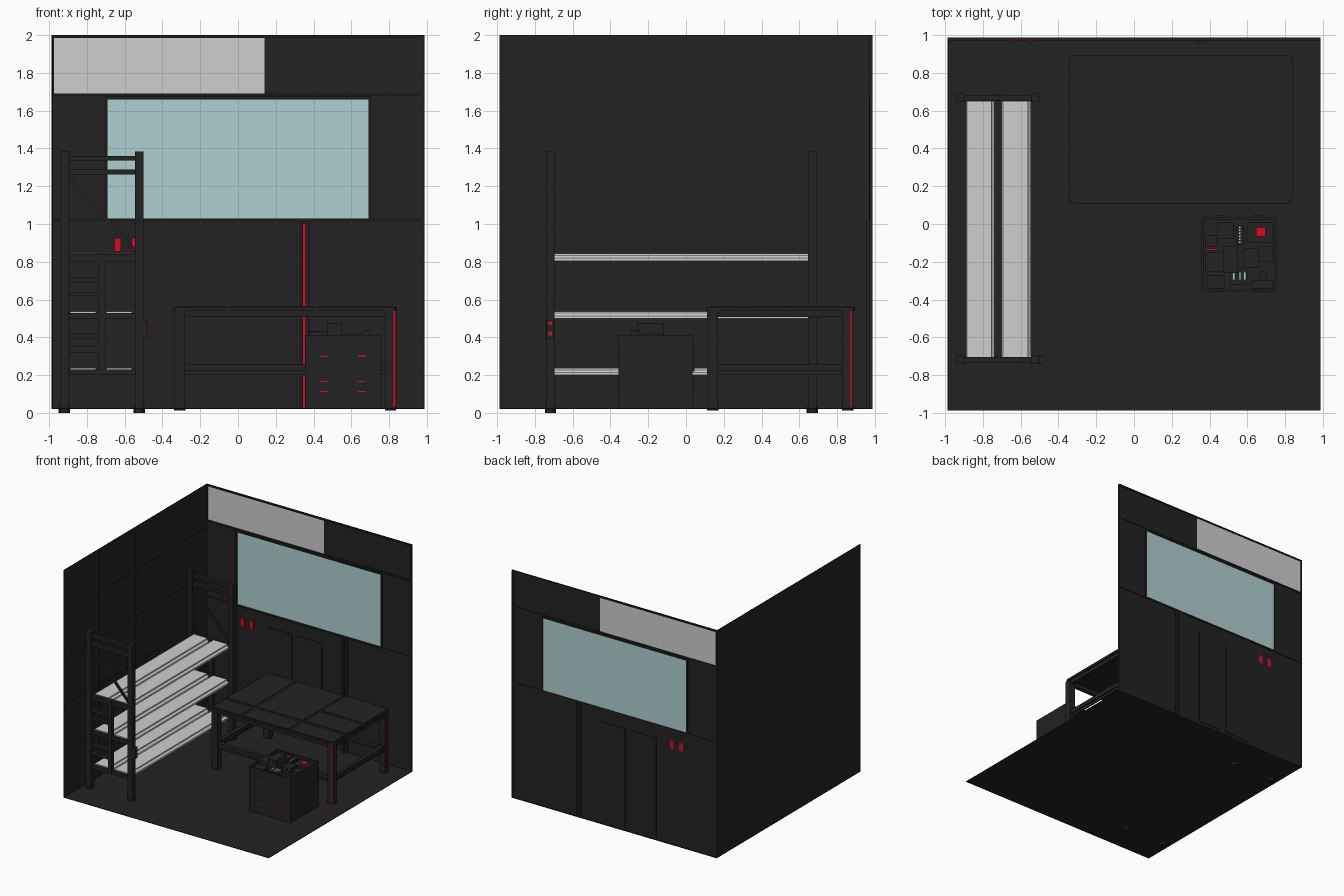
import bpy, bmesh, math
from mathutils import Vector

if "Cube" in bpy.data.objects:
    bpy.data.objects.remove(bpy.data.objects["Cube"])


def mat(name, r, g, b):
    m = bpy.data.materials.new(name)
    m.diffuse_color = (r, g, b, 1)
    m.use_nodes = True
    m.node_tree.nodes["Principled BSDF"].inputs["Base Color"].default_value = m.diffuse_color
    return m


DARK = mat("charcoal", 0.016, 0.016, 0.016)
WHITE = mat("off_white", 0.62, 0.62, 0.62)
GLASS = mat("pale_blue_glass", 0.43, 0.63, 0.63)
RED = mat("signal_red", 0.63, 0.004, 0.017)


def make(name, bm, *mats):
    me = bpy.data.meshes.new(name)
    bm.normal_update()
    bm.to_mesh(me)
    bm.free()
    ob = bpy.data.objects.new(name, me)
    bpy.context.collection.objects.link(ob)
    for m in mats:
        me.materials.append(m)
    return ob


def add_box(bm, x0, x1, y0, y1, z0, z1):
    vs = bmesh.ops.create_cube(bm, size=1)["verts"]
    for v in vs:
        v.co = Vector(((x0 + x1) / 2 + v.co.x * (x1 - x0),
                       (y0 + y1) / 2 + v.co.y * (y1 - y0),
                       (z0 + z1) / 2 + v.co.z * (z1 - z0)))
    return vs


def boxes(name, items, m=DARK):
    bm = bmesh.new()
    for b in items:
        add_box(bm, *b)
    return make(name, bm, m)


def box(name, *b, m=DARK):
    return boxes(name, [b], m)


def prism(name, profile, y0, y1, m):
    # extrude an x,z outline along y
    bm = bmesh.new()
    f = bm.faces.new([bm.verts.new((x, y0, z)) for x, z in profile])
    ext = bmesh.ops.extrude_face_region(bm, geom=[f])["geom"]
    for v in ext:
        if isinstance(v, bmesh.types.BMVert):
            v.co.y = y1
    bmesh.ops.recalc_face_normals(bm, faces=bm.faces)
    return make(name, bm, m)


def foot(name, x, y, r, z0, z1):
    bm = bmesh.new()
    bmesh.ops.create_cone(bm, cap_ends=True, segments=20, radius1=r, radius2=r, depth=z1 - z0)
    bmesh.ops.translate(bm, vec=(x, y, (z0 + z1) / 2), verts=bm.verts)
    return make(name, bm, DARK)


W, F = 0.987, 0.025

# floor and left wall (thin sheets)
box("floor", -W, W, -W, W, F - 0.004, F)
box("left_wall", -W, -W + 0.004, -W, W, F, 2.0)
seams = [(-W + 0.003, -W + 0.007, y - 0.004, y + 0.004, F, 2) for y in (-0.5, 0, 0.5)]
seams += [(-W + 0.003, -W + 0.007, -W, W, z - 0.004, z + 0.004) for z in (0.42, 0.82, 1.22, 1.62)]
boxes("left_wall_seams", seams)

# back wall: one sheet cut into cells, coloured by region, seen from both sides
REGIONS = [(-0.975, 0.14, 1.69, 1.985, 1),    # white sign board
           (-0.69, 0.69, 1.03, 1.66, 2),      # window
           (-0.655, -0.62, 0.855, 0.925, 3),  # red switches
           (-0.565, -0.53, 0.855, 0.925, 3)]
xs = sorted({-W, W} | {r[i] for r in REGIONS for i in (0, 1)})
zs = sorted({F, 2.0} | {r[i] for r in REGIONS for i in (2, 3)})
YB = 0.98
bm = bmesh.new()
grid = [[bm.verts.new((x, YB, z)) for z in zs] for x in xs]
for i in range(len(xs) - 1):
    for j in range(len(zs) - 1):
        f = bm.faces.new((grid[i][j], grid[i + 1][j], grid[i + 1][j + 1], grid[i][j + 1]))
        c = f.calc_center_median()
        for x0, x1, z0, z1, k in REGIONS:
            if x0 < c.x < x1 and z0 < c.z < z1:
                f.material_index = k
make("back_wall", bm, DARK, WHITE, GLASS, RED)


def frame(x0, x1, z0, z1, t, y0=0.970, y1=0.987):
    # four bars around a rectangle
    return [(x0 - t, x0, y0, y1, z0 - t, z1 + t), (x1, x1 + t, y0, y1, z0 - t, z1 + t),
            (x0, x1, y0, y1, z0 - t, z0), (x0, x1, y0, y1, z1, z1 + t)]


boxes("window_frame", frame(-0.69, 0.69, 1.03, 1.66, 0.014))
boxes("wall_border", frame(-0.975, 0.975, 1.69, 1.985, 0.012))
boxes("wall_panel_trim", [(0.704, 0.985, 0.972, 0.985, 1.016, 1.028),
                          (-0.985, -0.704, 0.972, 0.985, 1.016, 1.028),
                          (0.975, 0.987, 0.972, 0.987, F, 1.68)])
boxes("door_panels", [(-0.40, -0.165, 0.974, 0.986, 0.05, 0.91),
                      (-0.105, 0.12, 0.974, 0.986, 0.05, 0.91)])
# wall channel with a red strip sunk inside
boxes("wall_channel", [(0.328, 0.345, 0.955, 0.987, F, 1.016), (0.357, 0.372, 0.955, 0.987, F, 1.016)])
box("wall_channel_strip", 0.345, 0.357, 0.974, 0.979, F, 1.0, m=RED)
for n, x in (("left", -0.655), ("right", -0.565)):
    box(n + "_switch", x, x + 0.035, 0.966, 0.979, 0.855, 0.925, m=RED)

# storage rack: two ladder frames
for side, y0 in (("front", -0.74), ("back", 0.645)):
    y1 = y0 + 0.045
    for n, x in (("left", -0.942), ("right", -0.545)):
        box(f"rack_{side}_{n}_post", x, x + 0.046, y0, y1, 0.0, 1.385)
        foot(f"rack_{side}_{n}_foot", x + 0.023, (y0 + y1) / 2, 0.03, 0.0, 0.032)
    bars = [(-0.9, -0.54, y0 + 0.008, y1 - 0.008, a, b) for a, b in
            ((1.335, 1.36), (1.263, 1.288), (0.80, 0.84), (0.50, 0.53), (0.20, 0.23))]
    bars += [(-0.9, -0.72, y0 + 0.01, y1 - 0.01, a, b) for a, b in
             ((0.69, 0.72), (0.62, 0.64), (0.39, 0.42), (0.32, 0.355))]
    bars.append((-0.738, -0.702, y0 + 0.006, y1 - 0.006, 0.20, 0.84))
    boxes(f"rack_{side}_rungs", bars)
    prism(f"rack_{side}_brace", [(-0.9, 1.263), (-0.9, 1.235), (-0.54, 0.84), (-0.54, 0.868)],
          y0 + 0.014, y1 - 0.014, DARK)

# shelf planks with a sloped front lip
for level, z in (("top", 0.843), ("middle", 0.538), ("bottom", 0.238)):
    for n, x0, x1 in (("left", -0.89, -0.737), ("right", -0.70, -0.545)):
        prism(f"{level}_{n}_plank",
              [(x0, z - 0.038), (x1, z - 0.038), (x1, z - 0.024), (x1 - 0.016, z - 0.010),
               (x1 - 0.016, z), (x0 + 0.006, z), (x0, z - 0.010)], -0.705, 0.65, WHITE)

# control box with red buttons on the rack post
box("rack_control_box", -0.50, -0.476, -0.738, -0.70, 0.395, 0.49)
boxes("rack_buttons", [(-0.476, -0.472, -0.728, -0.71, z, z + 0.02) for z in (0.41, 0.465)], RED)

# work table
TX0, TX1, TY0, TY1 = -0.342, 0.838, 0.108, 0.895
bm = bmesh.new()
add_box(bm, TX0, TX1, TY0, TY1, 0.54, 0.56)
edges = [e for e in bm.edges if abs(e.verts[0].co.z - e.verts[1].co.z) > 0.01]
bmesh.ops.bevel(bm, geom=edges, offset=0.03, segments=4, profile=0.5, affect='EDGES')
make("table_top", bm, DARK)
g = 0.01
boxes("table_panels", [(x0, x1, y0, y1, 0.555, 0.565) for x0, x1, y0, y1 in (
    (TX0 + g, -0.065, TY0 + g, 0.29), (-0.04, 0.40, TY0 + g, 0.29), (0.42, TX1 - g, TY0 + g, 0.29),
    (TX0 + g, -0.065, 0.318, TY1 - g), (-0.04, 0.40, 0.318, TY1 - g),
    (0.42, TX1 - g, 0.318, 0.53), (0.42, TX1 - g, 0.555, TY1 - g))])
LX, LY, L = (-0.335, 0.78), (0.115, 0.828), 0.055
for ny, y in zip(("front", "back"), LY):
    for nx, x in zip(("left", "right"), LX):
        box(f"table_{ny}_{nx}_leg", x, x + L, y, y + L, 0.02, 0.545)
        foot(f"table_{ny}_{nx}_foot", x + L / 2, y + L / 2, 0.03, 0.012, 0.035)
rails = []
for z0, z1 in ((0.508, 0.541), (0.20, 0.222), (0.222, 0.257)):
    i = 0.022 if z0 == 0.20 else 0.010
    for y in LY:
        rails.append((LX[0] + i, LX[1] + L - i, y + i, y + L - i, z0, z1))
    for x in LX:
        rails.append((x + i, x + L - i, LY[0] + i, LY[1] + L - i, z0, z1))
boxes("table_rails", rails)
# red strips turn around the table, one per leg
e, s = 0.003, 0.010
strips = [(LX[1] + L - s - 0.003, LX[1] + L - 0.003, LY[0] - e, LY[0]),
          (LX[1] + L, LX[1] + L + e, LY[1] + L - s - 0.003, LY[1] + L - 0.003),
          (LX[0] + 0.003, LX[0] + s + 0.003, LY[1] + L, LY[1] + L + e),
          (LX[0] - e, LX[0], LY[0] + 0.003, LY[0] + s + 0.003)]
boxes("table_leg_strips", [b + (0.03, 0.54) for b in strips], RED)

# open crate
CX0, CX1, CY0, CY1 = 0.355, 0.755, -0.357, 0.035
t = 0.012
boxes("crate", [(CX0, CX1, CY0, CY0 + t, F, 0.412), (CX0, CX1, CY1 - t, CY1, F, 0.412),
                (CX0, CX0 + t, CY0 + t, CY1 - t, F, 0.412), (CX1 - t, CX1, CY0 + t, CY1 - t, F, 0.412),
                (CX0 + t, CX1 - t, CY0 + t, CY1 - t, F, 0.35)])
boxes("crate_front_slots", [(x, x + 0.042, CY0 - 0.002, CY0 + 0.001, z, z + 0.006)
                            for x in (0.438, 0.635) for z in (0.297, 0.163, 0.11)], RED)
boxes("crate_back_catches", [(x, x + 0.05, CY1, CY1 + 0.010, z, z + 0.04)
                             for x in (0.43, 0.63) for z in (0.29, 0.22, 0.14)])

# crate contents
boxes("crate_contents", [
    (0.375, 0.47, -0.25, -0.15, 0.35, 0.43), (0.47, 0.55, -0.26, -0.12, 0.35, 0.475),
    (0.375, 0.44, -0.12, -0.06, 0.35, 0.40), (0.44, 0.53, -0.08, 0.01, 0.35, 0.41),
    (0.54, 0.58, -0.11, -0.01, 0.35, 0.408), (0.60, 0.735, -0.10, 0.01, 0.35, 0.40),
    (0.58, 0.66, -0.23, -0.13, 0.35, 0.42), (0.66, 0.735, -0.20, -0.12, 0.35, 0.39),
    (0.66, 0.70, -0.29, -0.25, 0.35, 0.435), (0.385, 0.48, -0.34, -0.27, 0.35, 0.41),
    (0.51, 0.60, -0.32, -0.24, 0.35, 0.40), (0.62, 0.735, -0.34, -0.30, 0.35, 0.40)])
box("red_tool_box", 0.645, 0.695, -0.065, -0.015, 0.39, 0.408, m=RED)
box("red_bar", 0.38, 0.44, -0.14, -0.13, 0.40, 0.434, m=RED)
boxes("glass_vials", [(x, x + 0.012, -0.295, -0.255, 0.395, 0.41) for x in (0.522, 0.555, 0.58)], GLASS)
boxes("white_studs", [(0.556, 0.563, -0.10 + i * 0.016, -0.093 + i * 0.016, 0.405, 0.412)
                      for i in range(6)], WHITE)
